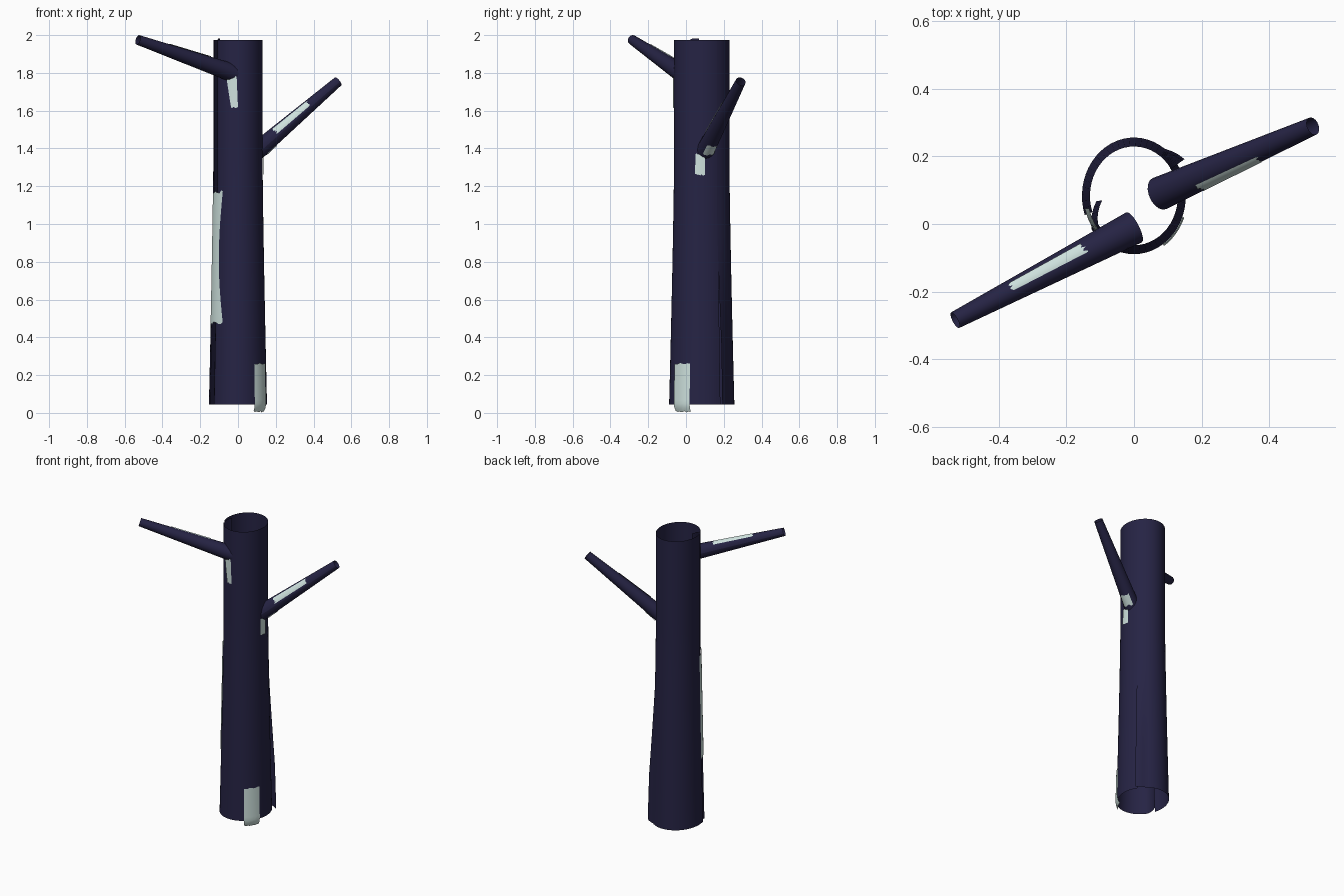
import bpy, random
from math import sin, cos, pi, radians
from mathutils import Vector

random.seed(4)
old = bpy.data.objects.get("Cube")
if old:
    bpy.data.objects.remove(old)


def material(name, rgb):
    m = bpy.data.materials.new(name)
    m.use_nodes = True
    m.diffuse_color = (*rgb, 1)
    bsdf = m.node_tree.nodes["Principled BSDF"]
    bsdf.inputs["Base Color"].default_value = (*rgb, 1)
    bsdf.inputs["Roughness"].default_value = 0.9
    return m


BARK = material("dark_bark", (0.019, 0.017, 0.058))
PALE = material("pale_bark", (0.62, 0.76, 0.73))


def lerp(a, b, t):
    return a + (b - a) * t


def sheet(name, point, nu, nv, mat):
    """Smooth grid surface from point(u, v), with u and v in 0..1."""
    verts = [point(i / nu, j / nv) for j in range(nv + 1) for i in range(nu + 1)]
    w = nu + 1
    faces = [(j * w + i, j * w + i + 1, (j + 1) * w + i + 1, (j + 1) * w + i)
             for j in range(nv) for i in range(nu)]
    mesh = bpy.data.meshes.new(name)
    mesh.from_pydata(verts, [], faces)
    mesh.materials.append(mat)
    mesh.polygons.foreach_set("use_smooth", [True] * len(faces))
    mesh.update()
    ob = bpy.data.objects.new(name, mesh)
    bpy.context.collection.objects.link(ob)
    return ob


# Hollow trunk, flaring toward the ground
BOTTOM, TOP = 0.045, 1.975


def trunk(deg, z, scale=1.0, offset=0.0):
    flare = 1 + 0.18 * (max(0, 1.35 - z) / 1.3) ** 1.3
    a = radians(deg)
    return Vector(((0.13 * flare * scale + offset) * cos(a),
                   0.083 + (0.146 * flare * scale + offset) * sin(a), z))


def back_wall(u, v):
    # The right edge lifts away from the seam near the ground
    z = lerp(BOTTOM, TOP, v)
    deg = lerp(33, 199, u)
    lift = min(1, max(0, 0.95 - z) / 0.6) * max(0, (54 - deg) / 21)
    return trunk(deg, z, 1.004 + 0.16 * lift)


def front_wall(u, v):
    # The left edge curls into the hollow
    z = lerp(BOTTOM, TOP + 0.008 * (u < 0.1), v)
    deg = lerp(187, 395, u)
    curl = max(0, (214 - deg) / 27)
    return trunk(deg, z, 1 - 0.27 * curl)


sheet("trunk_back", back_wall, 24, 24, BARK)
sheet("trunk_front", front_wall, 30, 24, BARK)


# Branches: open tapered tubes
def branch(start, end, r0, r1):
    start, end = Vector(start), Vector(end)
    d = (end - start).normalized()
    side = d.cross(Vector((0, 0, 1))).normalized()
    up = side.cross(d)

    def point(deg, t, offset=0.0):
        a = radians(deg)
        r = lerp(r0, r1, t) + offset
        return start.lerp(end, t) - r * (-cos(a) * side - sin(a) * up)
    return point


high = branch((0.0, -0.01, 1.79), (-0.53, -0.285, 1.975), 0.05, 0.026)
low = branch((0.075, 0.09, 1.365), (0.53, 0.29, 1.755), 0.05, 0.027)
for label, fn in (("high_branch", high), ("low_branch", low)):
    sheet(label, lambda u, v: fn(360 * (1 - u), v), 18, 6, BARK)


# Pale peeled patches hugging the wood, with ragged ends
def patch(name, fn, low_deg, high_deg, start, end, rag, waist=0.0, flip=False):
    nu, nv = 8, 12
    jag = [(random.uniform(-rag, rag), random.uniform(-rag, rag)) for _ in range(nu + 1)]

    def point(u, v):
        k = round(u * nu)
        w = 1 - u if flip else u
        deg = lerp(lerp(low_deg[0], high_deg[0], v), lerp(low_deg[1], high_deg[1], v), w)
        deg -= waist * w * sin(pi * v)
        return fn(deg, lerp(start + jag[k][0], end + jag[k][1], v))
    sheet(name, point, nu, nv, PALE)


def on_trunk(deg, z):
    return trunk(deg, z, 1, 0.005)


def on_foot(deg, z):
    # Lower end folds under the trunk
    fold = max(0, 0.05 - z) / 0.05
    return trunk(deg, z, 1 - 0.13 * fold ** 2, 0.006)


def on_high(deg, t):
    return high(deg, t, 0.003)


def on_low(deg, t):
    return low(deg, t, 0.003)


patch("long_trunk_patch", on_trunk, (193, 237), (194, 234), 0.475, 1.17, 0.008, waist=11)
patch("front_trunk_patch", on_trunk, (254, 270), (243, 267), 1.615, 1.78, 0.006)
patch("side_trunk_patch", on_trunk, (-13, 7), (-13, 7), 1.26, 1.37, 0.005)
patch("foot_patch", on_foot, (-56, -21), (-56, -21), 0.006, 0.262, 0.005)
patch("high_branch_patch", on_high, (48, 92), (48, 92), 0.29, 0.69, 0.012, flip=True)
patch("low_branch_patch", on_low, (15, 65), (15, 65), 0.27, 0.66, 0.012, flip=True)
patch("low_branch_under_patch", on_low, (235, 310), (235, 310), 0.1, 0.21, 0.01, flip=True)
